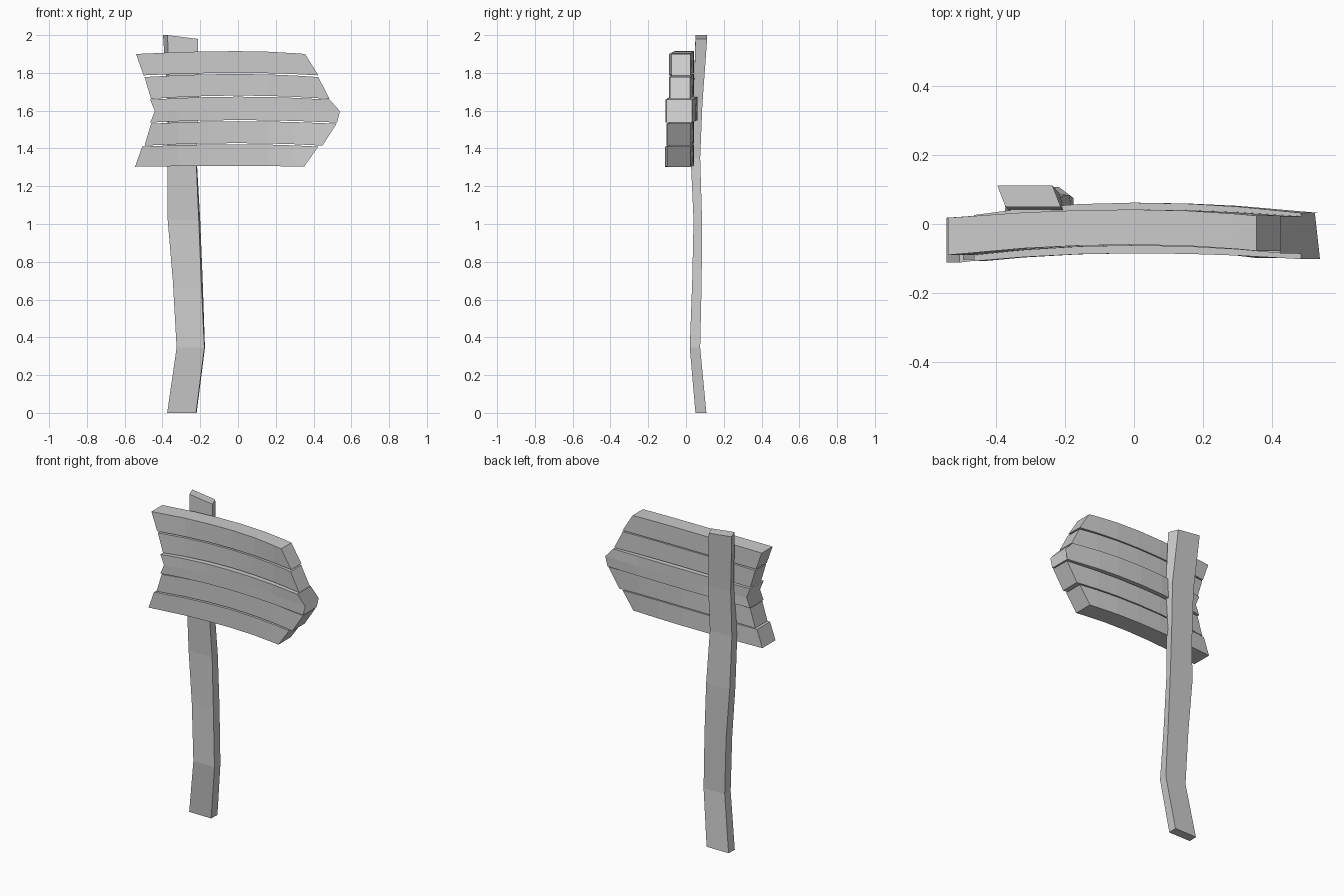
import bpy, bmesh

if "Cube" in bpy.data.objects:
    bpy.data.objects.remove(bpy.data.objects["Cube"])


def make_object(name, rings):
    """Skin a list of equal-length cross-section rings and cap both ends."""
    bm = bmesh.new()
    loops = [[bm.verts.new(p) for p in ring] for ring in rings]
    n = len(loops[0])
    for a, b in zip(loops, loops[1:]):
        for i in range(n):
            j = (i + 1) % n
            bm.faces.new((a[i], a[j], b[j], b[i]))
    bm.faces.new(loops[0])
    bm.faces.new(loops[-1])
    bmesh.ops.recalc_face_normals(bm, faces=bm.faces)
    mesh = bpy.data.meshes.new(name)
    bm.to_mesh(mesh)
    bm.free()
    obj = bpy.data.objects.new(name, mesh)
    bpy.context.collection.objects.link(obj)
    return obj


def bow(left, centre, right, x, xl, xr):
    """Parabolic bend from the centre value out to each end value."""
    end, t = (left, x / xl) if x < 0 else (right, x / xr)
    return centre + (end - centre) * t * t


def plank(name, rows, front, back):
    """rows: (left x, right x, end z, centre z) from top to bottom edge."""
    rings = []
    for station in (None, -0.32, -0.16, 0, 0.16, 0.3, None):
        ring = []
        outline = [(r, front) for r in rows] + [(r, back) for r in reversed(rows)]
        for (xl, xr, ze, zc), ys in outline:
            x = station
            if x is None:
                x = xr if rings else xl
            ring.append((x, bow(*ys, x, xl, xr), bow(ze, zc, ze, x, xl, xr)))
        rings.append(ring)
    return make_object(name, rings)


# Crooked post: z, front left x, front right x, back shift x, front y, back y
post = []
for z, xl, xr, shift, yf, yb in (
        (0.00, -0.375, -0.222, 0.003, 0.05, 0.108),
        (0.345, -0.325, -0.178, 0.003, 0.02, 0.075),
        (0.70, -0.345, -0.195, 0.008, 0.033, 0.083),
        (1.02, -0.372, -0.208, 0.008, 0.04, 0.085),
        (1.35, -0.375, -0.222, 0.003, 0.025, 0.075),
        (1.64, -0.362, -0.205, -0.01, 0.04, 0.087),
        (2.00, -0.373, -0.213, -0.024, 0.05, 0.112)):
    drop = 0.02 if z == 2.0 else 0
    post.append([(xl, yf, z), (xr, yf, z - drop),
                 (xr + shift, yb, z - drop), (xl + shift, yb, z)])
make_object("post", post)

# Bowed sign boards forming an arrow pointing right, with a notched tail
plank("board_top",
      [(-0.54, 0.355, 1.90, 1.915), (-0.50, 0.425, 1.787, 1.80)],
      (-0.09, -0.06, -0.078), (0.018, 0.042, 0.024))
plank("board_upper",
      [(-0.495, 0.425, 1.778, 1.794), (-0.46, 0.485, 1.662, 1.68)],
      (-0.09, -0.063, -0.085), (0.018, 0.042, 0.022))
plank("board_middle",
      [(-0.465, 0.485, 1.658, 1.674), (-0.44, 0.54, 1.597, 1.61),
       (-0.465, 0.525, 1.537, 1.55)],
      (-0.108, -0.085, -0.102), (0.026, 0.062, 0.032))
plank("board_lower",
      [(-0.46, 0.522, 1.531, 1.544), (-0.495, 0.447, 1.415, 1.428)],
      (-0.103, -0.07, -0.098), (0.018, 0.042, 0.025))
plank("board_bottom",
      [(-0.507, 0.425, 1.41, 1.422), (-0.545, 0.35, 1.303, 1.308)],
      (-0.112, -0.075, -0.098), (0.018, 0.042, 0.024))
